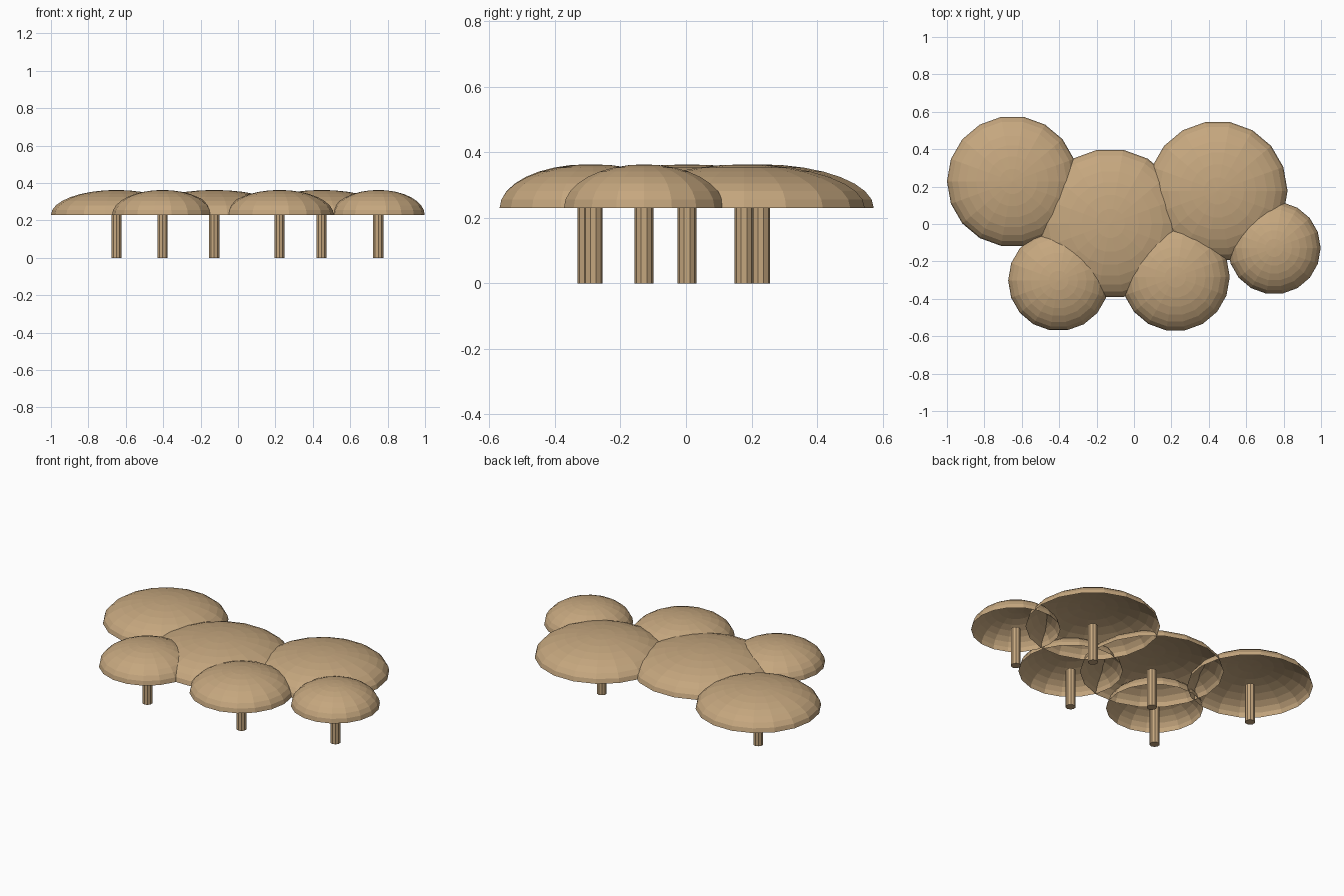
import bpy
import bmesh
from math import cos, sin, pi

cube = bpy.data.objects.get("Cube")
if cube:
    bpy.data.objects.remove(cube, do_unlink=True)

RIM_Z, DOME_H = 0.23, 0.133
SIDES, RINGS = 18, 8
STEM_R, STEM_SIDES = 0.0285, 10

tan = bpy.data.materials.new("warm tan")
tan.use_nodes = True
colour = (0.56, 0.385, 0.21, 1)
tan.diffuse_color = colour
tan.node_tree.nodes["Principled BSDF"].inputs["Base Color"].default_value = colour


def finish(bm, name, x, y):
    mesh = bpy.data.meshes.new(name)
    bm.to_mesh(mesh)
    bm.free()
    mesh.materials.append(tan)
    obj = bpy.data.objects.new(name, mesh)
    obj.location = (x, y, 0)
    bpy.context.collection.objects.link(obj)


def ring(bm, radius, z, sides, start=0.0):
    angles = [start + 2 * pi * i / sides for i in range(sides)]
    return [bm.verts.new((radius * cos(a), radius * sin(a), z)) for a in angles]


def bridge(bm, low, high):
    n = len(low)
    for i in range(n):
        j = (i + 1) % n
        bm.faces.new((low[i], low[j], high[j], high[i]))


# Flattened half-sphere shell, open underneath
def add_canopy(name, x, y, radius):
    bm = bmesh.new()
    tilts = [pi / 2 * k / RINGS for k in range(RINGS)]
    rings = [ring(bm, radius * cos(t), RIM_Z + DOME_H * sin(t), SIDES) for t in tilts]
    for low, high in zip(rings, rings[1:]):
        bridge(bm, low, high)
    top = bm.verts.new((0, 0, RIM_Z + DOME_H))
    last = rings[-1]
    for i in range(SIDES):
        bm.faces.new((last[i], last[(i + 1) % SIDES], top))
    finish(bm, name, x, y)


# Straight post reaching the rim level
def add_stem(name, x, y):
    bm = bmesh.new()
    low = ring(bm, STEM_R, 0, STEM_SIDES, pi / 2)
    high = ring(bm, STEM_R, RIM_Z + 0.003, STEM_SIDES, pi / 2)
    bridge(bm, low, high)
    bm.faces.new(low[::-1])
    bm.faces.new(high)
    finish(bm, name, x, y)


# Place, x, y and canopy radius
for place, x, y, radius in [
    ("back_right", -0.65, 0.228, 0.35),
    ("middle", -0.127, 0.003, 0.4),
    ("back_left", 0.447, 0.177, 0.374),
    ("front_right", -0.403, -0.302, 0.27),
    ("front_left", 0.222, -0.283, 0.29),
    ("side_left", 0.75, -0.128, 0.248),
]:
    add_canopy("canopy_" + place, x, y, radius)
    add_stem("stem_" + place, x, y)
